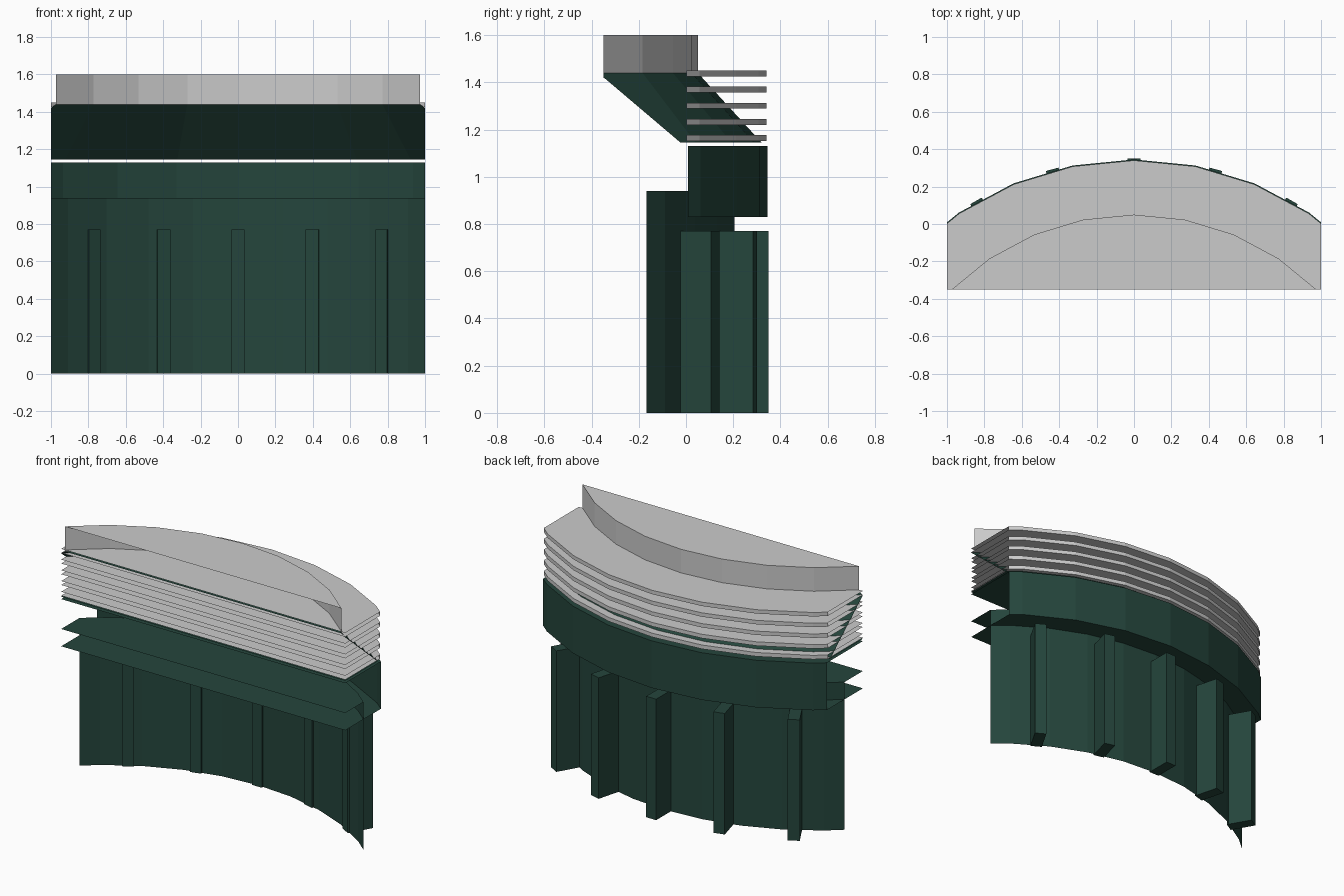
import bpy, bmesh, math
from mathutils import Matrix, Vector

if "Cube" in bpy.data.objects:
    bpy.data.objects.remove(bpy.data.objects["Cube"])

CY = -1.34          # y of the shared circle centre
FRONT = -0.35       # flat cut at the front

green = bpy.data.materials.new("dark_green")
green.diffuse_color = (0.018, 0.06, 0.045, 1)
green.use_nodes = True
green.node_tree.nodes["Principled BSDF"].inputs["Base Color"].default_value = green.diffuse_color


def finish(name, bm, mat):
    me = bpy.data.meshes.new(name)
    bm.to_mesh(me)
    bm.free()
    ob = bpy.data.objects.new(name, me)
    bpy.context.collection.objects.link(ob)
    if mat:
        me.materials.append(mat)
    return ob


def arc_slice(name, r0, r1, z0, z1, mat=None, sides=32, bottom=True):
    """Round drum or cone, cut open at the front and both sides."""
    bm = bmesh.new()
    bmesh.ops.create_cone(bm, cap_ends=True, segments=sides, radius1=r0, radius2=r1,
                          depth=z1 - z0,
                          matrix=Matrix.Translation((0, CY, (z0 + z1) / 2)))
    if not bottom:
        low = [f for f in bm.faces if f.normal.z < -0.9]
        bmesh.ops.delete(bm, geom=low, context='FACES_ONLY')
    for co, no in (((0, FRONT, 0), (0, -1, 0)), ((1, 0, 0), (1, 0, 0)), ((-1, 0, 0), (-1, 0, 0))):
        bmesh.ops.bisect_plane(bm, geom=bm.verts[:] + bm.edges[:] + bm.faces[:],
                               plane_co=Vector(co), plane_no=Vector(no), clear_outer=True)
    return finish(name, bm, mat)


# curved lower wall, open underneath
arc_slice("lower_wall", 1.546, 1.546, 0, 0.94, green, sides=40, bottom=False)

# overhanging band
arc_slice("band", 1.685, 1.685, 0.83, 1.13, green)

# sloped wall behind the louvres
arc_slice("sloped_wall", 1.66, 1.39, 1.145, 1.44, green)

# grey louvre plates
for i in range(5):
    z = 1.152 + i * 0.0682
    arc_slice(f"louvre_{i + 1}", 1.68, 1.68, z, z + 0.025)

# top cap
arc_slice("top_cap", 1.39, 1.39, 1.44, 1.6)

# radial pilasters
R_IN, R_OUT, WIDTH, HEIGHT = 1.53, 1.69, 0.07, 0.77
for i, deg in enumerate((-30, -15, 0, 15, 30)):
    bm = bmesh.new()
    m = (Matrix.Translation((0, CY, 0)) @ Matrix.Rotation(math.radians(deg), 4, 'Z')
         @ Matrix.Translation((0, (R_IN + R_OUT) / 2, HEIGHT / 2))
         @ Matrix.Diagonal((WIDTH, R_OUT - R_IN, HEIGHT, 1)))
    bmesh.ops.create_cube(bm, size=1, matrix=m)
    finish(f"pilaster_{i + 1}", bm, green)
